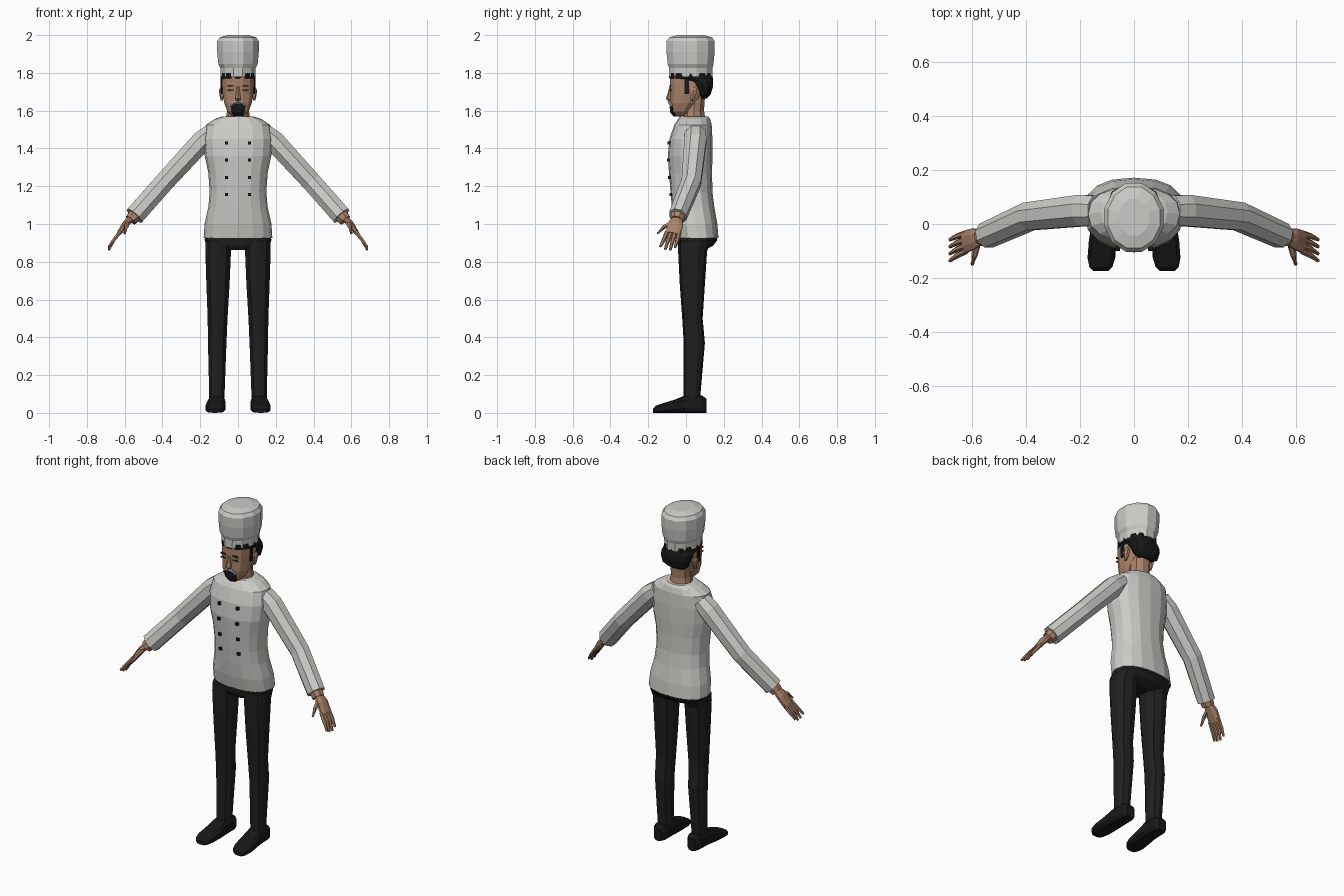
import bpy, bmesh, math
from mathutils import Vector


def material(name, rgb):
    m = bpy.data.materials.new(name)
    m.diffuse_color = (*rgb, 1)
    return m


WHITE = material("coat white", (0.60, 0.60, 0.57))
SKIN = material("skin", (0.40, 0.225, 0.14))
BLACK = material("trouser black", (0.014, 0.014, 0.014))
HAIR = material("hair black", (0.009, 0.009, 0.009))
GREY = material("moustache grey", (0.36, 0.36, 0.35))
BROWN = material("brow brown", (0.07, 0.035, 0.02))


def finish(bm, name, mat, mirror=False):
    bmesh.ops.recalc_face_normals(bm, faces=bm.faces)
    me = bpy.data.meshes.new(name)
    bm.to_mesh(me)
    bm.free()
    me.materials.append(mat)
    ob = bpy.data.objects.new(name, me)
    bpy.context.collection.objects.link(ob)
    if mirror:
        ob.modifiers.new("mirror", "MIRROR")
    return ob


def add_loft(bm, rings, n, p=1.0, turn=0.0):
    """Skin a list of (centre, u axis, v axis) rings and cap both ends."""
    loops = []
    for c, u, v in rings:
        loop = []
        for i in range(n):
            a = math.tau * (i + turn) / n
            s, t = math.cos(a), math.sin(a)
            s = math.copysign(abs(s) ** p, s)
            t = math.copysign(abs(t) ** p, t)
            loop.append(bm.verts.new(Vector(c) + Vector(u) * s + Vector(v) * t))
        loops.append(loop)
    for a, b in zip(loops, loops[1:]):
        for i in range(n):
            j = (i + 1) % n
            bm.faces.new((a[i], a[j], b[j], b[i]))
    bm.faces.new(loops[0][::-1])
    bm.faces.new(loops[-1])


def stack(name, rows, mat, n=12, x=0.0, p=1.0, turn=0.0, mirror=False):
    """Upright form from rows of (z, half width, front y, back y[, x])."""
    bm = bmesh.new()
    rings = [((r[4] if len(r) > 4 else x, (r[2] + r[3]) / 2, r[0]),
              (r[1], 0, 0), (0, (r[3] - r[2]) / 2, 0)) for r in rows]
    add_loft(bm, rings, n, p, turn)
    return finish(bm, name, mat, mirror)


def add_tube(bm, path, n=8):
    """Limb along points (x, y, z, thickness radius, sideways radius)."""
    pts = [Vector(q[:3]) for q in path]
    rings = []
    for i, q in enumerate(path):
        d = (pts[min(i + 1, len(pts) - 1)] - pts[max(i - 1, 0)]).normalized()
        side = Vector((0, 1, 0)) if abs(d.y) < 0.75 else Vector((1, 0, 0))
        v = (side - d * side.dot(d)).normalized()
        rings.append((pts[i], d.cross(v) * q[3], v * q[4]))
    add_loft(bm, rings, n, 1.0, 0.5)


def tubes(name, paths, mat, n=8, mirror=True):
    bm = bmesh.new()
    for path in paths:
        add_tube(bm, path, n)
    return finish(bm, name, mat, mirror)


def add_box(bm, c, size):
    vs = bmesh.ops.create_cube(bm, size=1)["verts"]
    for v in vs:
        v.co = Vector(c) + Vector([a * b for a, b in zip(v.co, size)])


# Jacket body
stack("jacket", [
    (0.925, 0.182, -0.050, 0.172), (1.00, 0.177, -0.065, 0.166),
    (1.09, 0.157, -0.075, 0.150), (1.17, 0.150, -0.082, 0.140),
    (1.27, 0.157, -0.090, 0.138), (1.36, 0.176, -0.096, 0.140),
    (1.45, 0.182, -0.088, 0.140), (1.525, 0.170, -0.062, 0.136),
    (1.555, 0.125, -0.042, 0.128), (1.570, 0.080, -0.032, 0.118)],
    WHITE, 16, p=0.85)

# Two columns of jacket buttons
bm = bmesh.new()
for z, y in ((1.43, -0.091), (1.34, -0.094), (1.245, -0.087), (1.155, -0.080)):
    for x in (-0.06, 0.06):
        add_box(bm, (x, y + 0.004, z), (0.016, 0.022, 0.016))
finish(bm, "buttons", HAIR)

# Sleeves
tubes("sleeve", [[(0.14, 0.05, 1.485, 0.050, 0.060), (0.19, 0.05, 1.44, 0.060, 0.063),
                  (0.39, 0.028, 1.222, 0.056, 0.056),
                  (0.548, -0.043, 1.043, 0.056, 0.050)]], WHITE)

# Wrists, palms, fingers and thumbs
tubes("wrist", [[(0.535, -0.037, 1.058, 0.042, 0.042),
                 (0.568, -0.050, 1.020, 0.034, 0.036)]], SKIN)
tubes("palm", [[(0.560, -0.044, 1.035, 0.020, 0.026),
                (0.595, -0.055, 1.000, 0.019, 0.042),
                (0.632, -0.068, 0.948, 0.012, 0.044)]], SKIN)
fingers = []
for i, tip in enumerate((0.880, 0.866, 0.862, 0.876)):
    y0, y1 = -0.100 + 0.022 * i, -0.136 + 0.026 * i
    fingers.append([(0.622, y0, 0.960, 0.011, 0.012),
                    (0.658, (y0 + y1) / 2, 0.915, 0.010, 0.011),
                    (0.684, y1, tip, 0.006, 0.007)])
tubes("fingers", fingers, SKIN, 6)
tubes("thumb", [[(0.580, -0.065, 1.010, 0.014, 0.014),
                 (0.592, -0.115, 0.985, 0.012, 0.012),
                 (0.600, -0.150, 0.950, 0.007, 0.007)]], SKIN, 6)

# Trousers
stack("trouser_seat", [(0.862, 0.085, -0.025, 0.100), (0.885, 0.165, -0.040, 0.145),
                       (0.915, 0.177, -0.045, 0.168), (0.950, 0.172, -0.045, 0.165)],
      BLACK, 14, p=0.85)
stack("trouser_leg", [
    (0.080, 0.042, -0.012, 0.075, 0.112), (0.370, 0.051, -0.012, 0.100, 0.110),
    (0.500, 0.055, -0.020, 0.088, 0.108), (0.680, 0.064, -0.033, 0.100, 0.106),
    (0.860, 0.071, -0.042, 0.112, 0.105), (0.910, 0.070, -0.042, 0.140, 0.105)],
    BLACK, 10, p=0.85, turn=0.5, mirror=True)

# Shoes, lofted heel to toe with (y, x, half width, height)
bm = bmesh.new()
add_loft(bm, [((x, y, h / 2), (w, 0, 0), (0, 0, h / 2)) for y, x, w, h in (
    (0.108, 0.112, 0.026, 0.075), (0.085, 0.112, 0.042, 0.092),
    (0.000, 0.113, 0.046, 0.094), (-0.060, 0.117, 0.052, 0.070),
    (-0.125, 0.121, 0.053, 0.050), (-0.160, 0.123, 0.044, 0.038),
    (-0.175, 0.124, 0.028, 0.022))], 10, 0.6, 0.5)
finish(bm, "shoe", HAIR, True)

# Neck and head
stack("neck", [(1.545, 0.066, -0.020, 0.108), (1.60, 0.058, -0.015, 0.098),
               (1.70, 0.060, 0.000, 0.105)], SKIN, 10)
stack("head", [(1.572, 0.034, -0.058, 0.000), (1.595, 0.058, -0.077, 0.025),
               (1.640, 0.075, -0.085, 0.065), (1.690, 0.083, -0.084, 0.100),
               (1.730, 0.086, -0.088, 0.122), (1.800, 0.087, -0.088, 0.130)],
      SKIN, 12, p=0.85, turn=0.5)
stack("nose", [(1.650, 0.012, -0.092, -0.070), (1.664, 0.017, -0.107, -0.070),
               (1.695, 0.011, -0.096, -0.070), (1.725, 0.008, -0.089, -0.070)],
      SKIN, 6, turn=0.5)
stack("ear", [(1.655, 0.006, 0.025, 0.045), (1.685, 0.013, 0.018, 0.056),
              (1.710, 0.014, 0.016, 0.062), (1.725, 0.007, 0.026, 0.054)],
      SKIN, 6, x=0.086, mirror=True)

# Eyes and brows as small plates
for name, z, y, h in (("brow", 1.732, -0.083, 0.008), ("eye", 1.708, -0.081, 0.006)):
    bm = bmesh.new()
    add_box(bm, (0.038, y, z), (0.034, 0.009, h))
    finish(bm, name, BROWN, True)

# Moustache and beard
tubes("moustache", [[(0.0, -0.086, 1.648, 0.011, 0.012),
                     (0.022, -0.083, 1.641, 0.009, 0.011),
                     (0.040, -0.076, 1.622, 0.004, 0.007)]], GREY, 6)
stack("beard", [(1.568, 0.022, -0.066, -0.025), (1.590, 0.037, -0.085, -0.030),
                (1.615, 0.041, -0.088, -0.035), (1.634, 0.036, -0.087, -0.040)],
      HAIR, 8, p=0.8, turn=0.5)

# Hair sweeping from fringe to nape, with sideburns
stack("hair", [(1.665, 0.052, 0.075, 0.112), (1.685, 0.082, 0.065, 0.130),
               (1.725, 0.093, 0.042, 0.142), (1.755, 0.094, 0.005, 0.144),
               (1.772, 0.093, -0.090, 0.142), (1.800, 0.092, -0.090, 0.138)],
      HAIR, 12, p=0.85)
bm = bmesh.new()
add_box(bm, (0.084, 0.004, 1.728), (0.010, 0.022, 0.080))
finish(bm, "sideburn", HAIR, True)

# Hat with band and puffed crown
stack("hat", [(1.782, 0.094, -0.094, 0.143), (1.826, 0.097, -0.094, 0.144),
              (1.846, 0.108, -0.101, 0.150), (1.910, 0.114, -0.108, 0.156),
              (1.968, 0.114, -0.108, 0.156), (1.988, 0.100, -0.094, 0.142),
              (2.000, 0.058, -0.045, 0.095)], WHITE, 12, turn=0.5)
